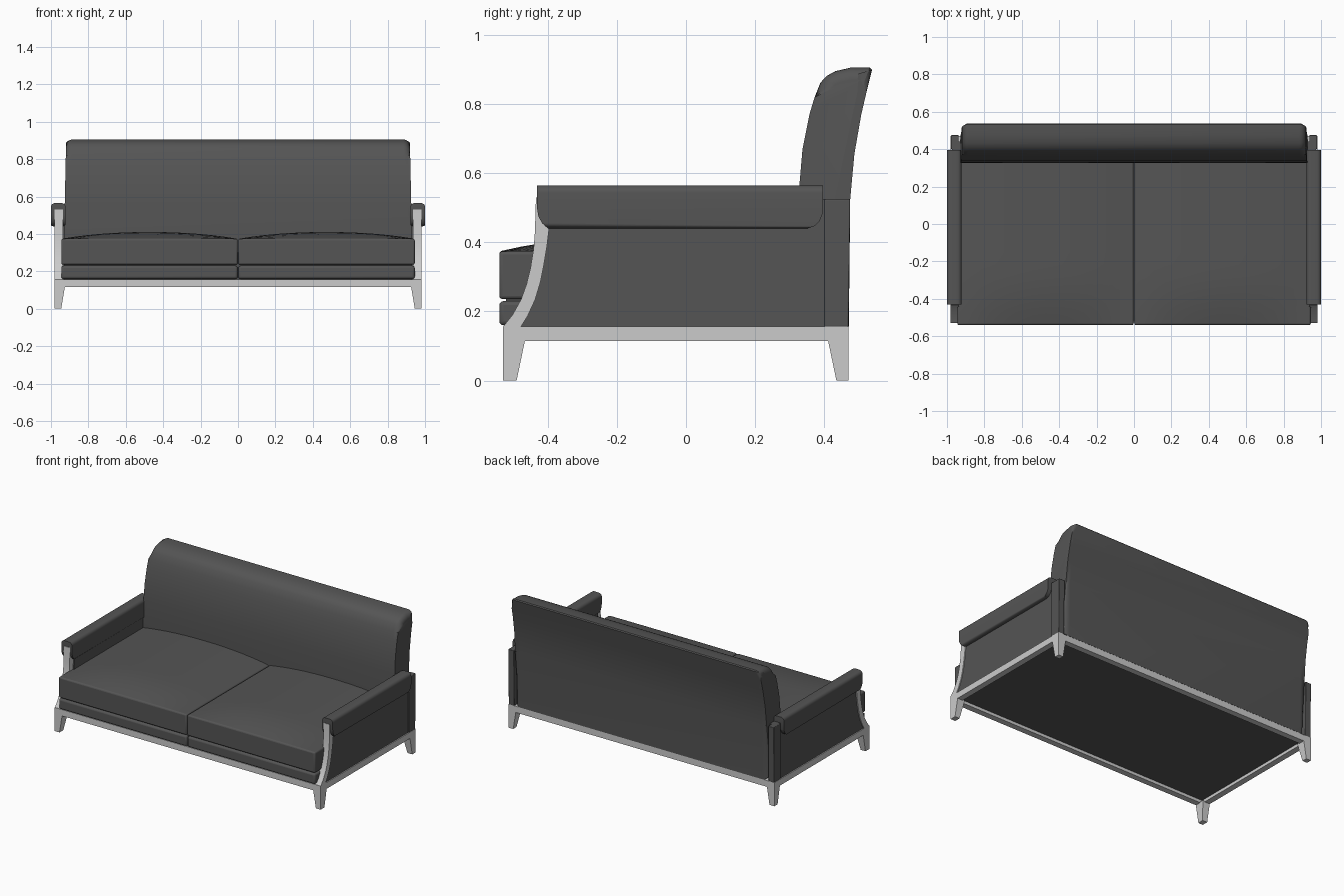
import bpy, bmesh, math

if "Cube" in bpy.data.objects:
    bpy.data.objects.remove(bpy.data.objects["Cube"])

leather = bpy.data.materials.new("dark_upholstery")
leather.diffuse_color = (0.09, 0.09, 0.09, 1)
leather.use_nodes = True
leather.node_tree.nodes["Principled BSDF"].inputs["Base Color"].default_value = leather.diffuse_color


def finish(name, bm, dark=True, bevel=0, mirror=False, segments=3):
    bmesh.ops.recalc_face_normals(bm, faces=bm.faces)
    mesh = bpy.data.meshes.new(name)
    bm.to_mesh(mesh)
    bm.free()
    ob = bpy.data.objects.new(name, mesh)
    bpy.context.collection.objects.link(ob)
    if dark:
        mesh.materials.append(leather)
    bpy.ops.object.select_all(action='DESELECT')
    ob.select_set(True)
    bpy.context.view_layer.objects.active = ob
    bpy.ops.object.shade_smooth_by_angle(angle=math.radians(35))
    if bevel:
        m = ob.modifiers.new("soft_edges", 'BEVEL')
        m.width, m.segments, m.limit_method = bevel, segments, 'ANGLE'
        m.angle_limit = math.radians(40)
    if mirror:
        ob.modifiers.new("mirror", 'MIRROR').use_mirror_merge = False
    return ob


def loft(bottom, top):
    """Closed solid between two matching point rings."""
    bm = bmesh.new()
    a = [bm.verts.new(p) for p in bottom]
    b = [bm.verts.new(p) for p in top]
    bm.faces.new(a)
    bm.faces.new(b[::-1])
    n = len(a)
    for i in range(n):
        j = (i + 1) % n
        bm.faces.new((a[i], a[j], b[j], b[i]))
    return bm


def prism(pts, x0, x1):
    """Side profile (y, z) extruded along x."""
    return loft([(x0, y, z) for y, z in pts], [(x1, y, z) for y, z in pts])


def rect(x0, x1, y0, y1, z):
    return [(x0, y0, z), (x1, y0, z), (x1, y1, z), (x0, y1, z)]


def box(x0, x1, y0, y1, z0, z1):
    return loft(rect(x0, x1, y0, y1, z0), rect(x0, x1, y0, y1, z1))


# Base rails and recessed underside
finish("front_rail", box(-.98, .98, -.53, -.49, .115, .157), dark=False)
finish("rear_rail", box(-.98, .98, .43, .47, .115, .157), dark=False)
finish("side_rail", box(.94, .98, -.49, .43, .115, .157), dark=False, mirror=True)
finish("underside_panel", box(-.94, .94, -.49, .43, .135, .165))

# Tapered legs, straight on the outer faces
for name, y_out, y_foot, y_top in (("front_leg", -.53, -.49, -.465),
                                   ("rear_leg", .47, .435, .41)):
    foot = rect(.945, .98, min(y_out, y_foot), max(y_out, y_foot), 0)
    head = rect(.925, .98, min(y_out, y_top), max(y_out, y_top), .12)
    finish(name, loft(foot, head), dark=False, mirror=True)

# Curved front posts
post_front = [(-.53, .155), (-.502, .19), (-.477, .235), (-.461, .28), (-.45, .325),
              (-.441, .38), (-.437, .43), (-.434, .53)]
post_back = [(-.478, .155), (-.458, .187), (-.436, .235), (-.421, .285), (-.411, .335),
             (-.402, .39), (-.396, .44), (-.394, .53)]
finish("front_post", prism(post_front + post_back[::-1], .935, .98), dark=False, mirror=True)

# Side panels and rear corner posts
finish("side_panel", prism(post_back + [(.44, .525), (.44, .155)], .927, .974), mirror=True)
finish("rear_post", prism([(.40, .155), (.40, .525), (.475, .525), (.47, .155)], .937, .979),
       bevel=.004, mirror=True)

# Arm pads rolling over the outside of the panels
pad = [(-.431, .565), (-.431, .50), (-.427, .475), (-.416, .455), (-.398, .44),
       (.35, .44), (.372, .447), (.387, .462), (.396, .485), (.396, .565)]
bm = prism(pad, .922, 1.0)
long_edges = [e for e in bm.edges if abs(e.verts[0].co.x - e.verts[1].co.x) < 1e-5
              and abs(e.verts[0].co.y - e.verts[1].co.y) > .5]
bmesh.ops.bevel(bm, geom=long_edges, offset=.022, segments=5, profile=.5, affect='EDGES')
finish("arm_pad", bm, mirror=True)

# Lower seat layer
finish("seat_base", box(.002, .945, -.54, .40, .16, .23), bevel=.012, mirror=True)
finish("seat_core", box(-.93, .93, -.52, .40, .157, .30))

# Crowned seat cushions
bm = box(.002, .945, -.54, .37, .236, .374)
bmesh.ops.subdivide_edges(bm, edges=[e for e in bm.edges
                          if abs(e.verts[0].co.z - e.verts[1].co.z) < 1e-5],
                          cuts=13, use_grid_fill=True)
for v in bm.verts:
    if v.co.z > .37:
        u = (v.co.x - .4735) / .4715
        t = min(1, (v.co.y + .54) / .3)
        v.co.z += .036 * max(0, 1 - abs(u) ** 2.2) * (1 - (1 - t) ** 2)
finish("seat_cushion", bm, bevel=.009, mirror=True)

# Backrest: leaning side profile with rounded ends
back = [(.325, .157), (.325, .42), (.328, .565), (.337, .67), (.357, .77), (.372, .82),
        (.389, .862), (.408, .882), (.432, .895), (.475, .905), (.532, .905), (.538, .899),
        (.521, .83), (.507, .77), (.487, .655), (.475, .525), (.471, .157)]
bm = prism(back, -.93, .93)
caps = [f for f in bm.faces if abs(f.normal.x) > .9 or len(f.verts) > 4]
rim = list({e for f in caps for e in f.edges})
bmesh.ops.bevel(bm, geom=rim, offset=.035, segments=5, profile=.5,
                affect='EDGES', clamp_overlap=False)
for v in bm.verts:
    v.co.x *= 1 - .012 * max(0, (v.co.z - .4) / .5)
finish("backrest", bm)
